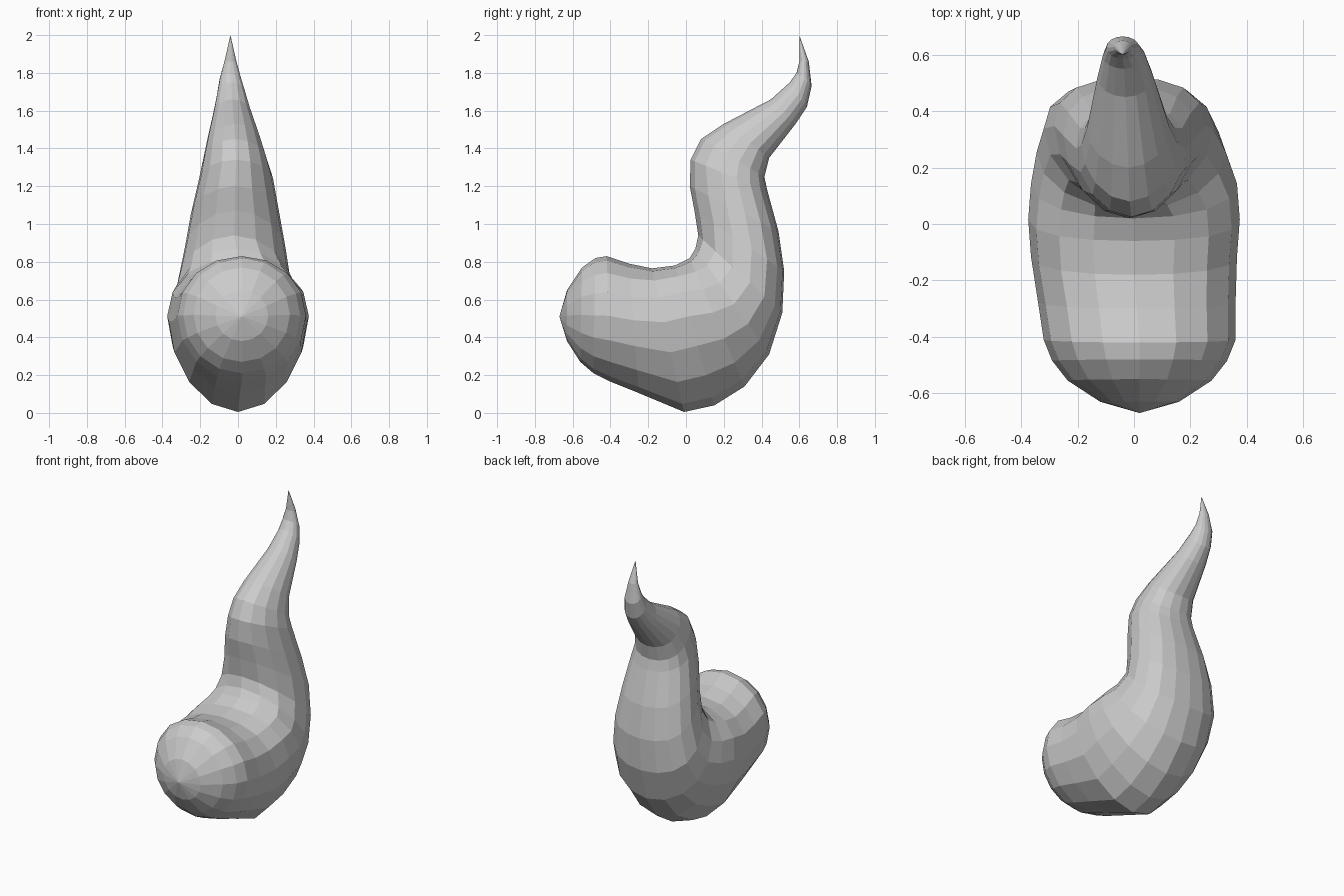
import bpy, bmesh, math

SIDES = 16
# Cross-sections along the bend: inner (y, z), outer (y, z), half width,
# x centre, skew (+ puts the widest point nearer the inner side)
RINGS = [
    (-.63, .65, -.63, .38, .14, .02, 0),
    (-.55, .77, -.56, .27, .255, .02, 0),
    (-.48, .82, -.49, .21, .31, .02, 0),
    (-.42, .83, -.40, .165, .34, .02, .1),
    (-.30, .79, -.25, .105, .35, .01, .25),
    (-.18, .765, -.01, .005, .365, 0, .5),
    (-.06, .78, .15, .04, .375, 0, .55),
    (.02, .82, .31, .14, .365, 0, .3),
    (.05, .87, .44, .31, .335, -.01, -.1),
    (.065, .94, .51, .53, .30, -.02, -.45),
    (.045, 1.07, .52, .75, .268, -.015, -.55),
    (.02, 1.20, .49, .96, .235, -.015, -.5),
    (.025, 1.34, .43, 1.18, .195, -.01, -.4),
    (.08, 1.45, .415, 1.25, .172, -.015, -.4),
    (.20, 1.53, .44, 1.35, .147, -.02, -.3),
    (.45, 1.66, .58, 1.53, .10, -.03, -.1),
    (.55, 1.75, .64, 1.62, .076, -.035, 0),
    (.585, 1.80, .665, 1.73, .058, -.04, 0),
    (.60, 1.86, .65, 1.86, .032, -.04, 0),
]
NOSE = (.02, -.67, .51)
TIP = (-.04, .60, 2.0)


def add_ring(bm, y1, z1, y2, z2, half, xc, skew):
    ring = []
    for i in range(SIDES):
        a = 2 * math.pi * i / SIDES
        t = (1 - math.cos(a)) / 2
        t -= skew * t * (1 - t)
        ring.append(bm.verts.new((xc + half * math.sin(a),
                                  y1 + (y2 - y1) * t, z1 + (z2 - z1) * t)))
    return ring


def cap(bm, ring, point):
    apex = bm.verts.new(point)
    for i in range(SIDES):
        bm.faces.new((ring[i], ring[(i + 1) % SIDES], apex))


# Curled horn body: bulbous front, bent upright neck, pointed tip
bm = bmesh.new()
rings = [add_ring(bm, *r) for r in RINGS]
for a, b in zip(rings, rings[1:]):
    for i in range(SIDES):
        j = (i + 1) % SIDES
        bm.faces.new((a[i], a[j], b[j], b[i]))
cap(bm, rings[0], NOSE)
cap(bm, rings[-1], TIP)
bmesh.ops.recalc_face_normals(bm, faces=bm.faces)

mesh = bpy.data.meshes.new("curled_horn")
bm.to_mesh(mesh)
bm.free()
horn = bpy.data.objects.new("curled_horn", mesh)
bpy.context.collection.objects.link(horn)
